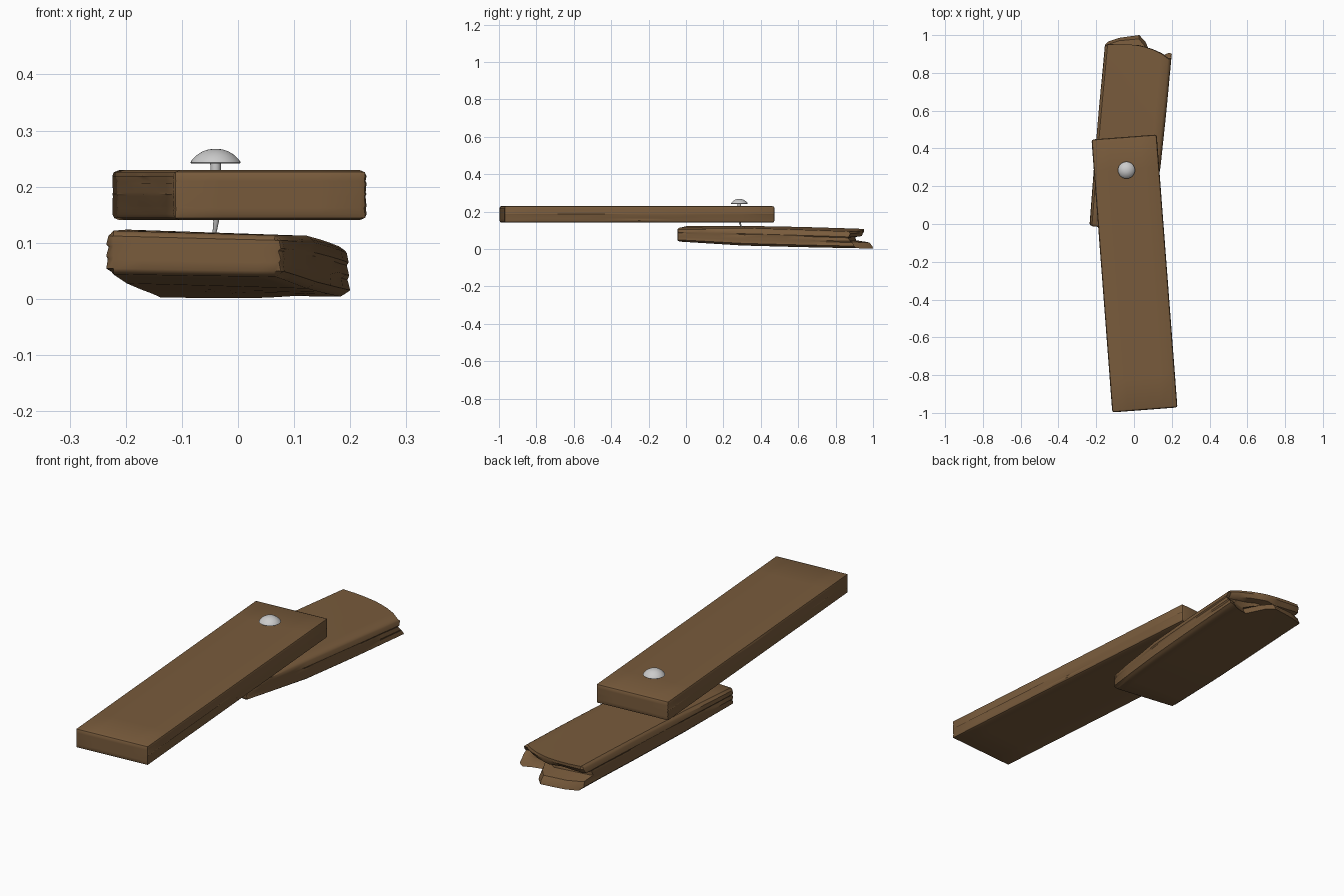
import bpy, bmesh, math, random
from mathutils import Vector, Matrix

if "Cube" in bpy.data.objects:
    bpy.data.objects.remove(bpy.data.objects["Cube"])

random.seed(4)
wood = bpy.data.materials.new("wood")
wood.diffuse_color = (0.19, 0.105, 0.045, 1)
wood.use_nodes = True
wood.node_tree.nodes["Principled BSDF"].inputs["Base Color"].default_value = wood.diffuse_color


def interp(table, y):
    for a, b in zip(table, table[1:]):
        if y <= b[0] or b is table[-1]:
            t = (y - a[0]) / (b[0] - a[0])
            return [p + (q - p) * t for p, q in zip(a, b)]


def make_plank(name, us, vs, rows, pos, groove):
    """Surface of a lattice: us across, vs through thickness, rows along."""
    nu, nv, ny = len(us) - 1, len(vs) - 1, rows
    bm = bmesh.new()
    cache = {}
    cut = {(s, k, j): random.uniform(0.3, 1) for s in (0, nu)
           for k in range(nv + 1) for j in range(ny + 1)}

    def vert(i, j, k):
        if (i, j, k) not in cache:
            p = Vector(pos(i, j, k))
            if i in (0, nu) and k not in (0, nv) and k % 2 == 0:
                p.x += (1 if i == 0 else -1) * groove * cut[i, k, j]
            cache[i, j, k] = bm.verts.new(p)
        return cache[i, j, k]

    def quad(*ids):
        bm.faces.new([vert(*q) for q in ids])

    for i in range(nu):
        for j in range(ny):
            for k in (0, nv):
                quad((i, j, k), (i + 1, j, k), (i + 1, j + 1, k), (i, j + 1, k))
        for k in range(nv):
            for j in (0, ny):
                quad((i, j, k), (i + 1, j, k), (i + 1, j, k + 1), (i, j, k + 1))
    for j in range(ny):
        for k in range(nv):
            for i in (0, nu):
                quad((i, j, k), (i, j + 1, k), (i, j + 1, k + 1), (i, j, k + 1))
    bmesh.ops.recalc_face_normals(bm, faces=bm.faces)
    return finish(name, bm, wood, 35)


def finish(name, bm, mat, angle):
    me = bpy.data.meshes.new(name)
    bm.to_mesh(me)
    bm.free()
    ob = bpy.data.objects.new(name, me)
    bpy.context.collection.objects.link(ob)
    if mat:
        me.materials.append(mat)
    bpy.ops.object.select_all(action='DESELECT')
    ob.select_set(True)
    bpy.context.view_layer.objects.active = ob
    bpy.ops.object.shade_smooth_by_angle(angle=math.radians(angle))
    return ob


def ease(idx, n, r):
    """Signed inward direction at the two extreme lattice indices."""
    return r if idx == 0 else (-r if idx == n else 0)


# Upper plank: straight, softly rounded, faint grain on the sides
U1 = [0, .035, .25, .5, .75, .965, 1]
V1 = [0, .12, .24, .28, .48, .52, .56, .74, .78, .88, 1]
Y1 = [0, .008, .12, .25, .37, .5, .63, .75, .88, .992, 1]


def upper_pos(i, j, k):
    ends = [(i, len(U1) - 1), (j, len(Y1) - 1), (k, len(V1) - 1)]
    p = [(U1[i] - .5) * .346, (Y1[j] - .5) * 1.449, .185 + (V1[k] - .5) * .089]
    d = [ease(a, n, .0035) for a, n in ends]
    if sum(1 for q in d if q) > 1:
        p = [a + b for a, b in zip(p, d)]
    return p


upper = make_plank("upper_plank", U1, V1, len(Y1) - 1, upper_pos, .002)
upper.data.transform(Matrix.Translation((.0025, -.262, 0)) @
                     Matrix.Rotation(math.radians(4.35), 4, 'Z'))

# Lower plank: tapered and tilted, with a splintered far end
U2 = [0, .04, .2, .35, .5, .6, .72, .85, .95, 1]
V2 = [0, .13, .34, .42, .62, .68, .88, 1]
Y2 = [None, None, .08, .18, .3, .42, .54, .66, .76, .82, None]
# y, left x, right x, bottom left/right z, top left/right z
SECTIONS = [(-.05, -.236, .08, .045, .04, .121, .113),
            (.0, -.235, .09, .044, .037, .122, .113),
            (.3, -.212, .14, .028, .018, .124, .112),
            (.6, -.187, .172, .017, .010, .119, .103),
            (.9, -.158, .2, .006, .004, .110, .092),
            (1.0, -.15, .205, .001, .002, .106, .088)]
# break line at the far end: one row per layer, bottom to top
BREAK = [(.955, .965, .985, .993, 1.0, .965, .88, .89, .905, .905),
         (.950, .962, .980, .990, .997, .960, .87, .88, .90, .90),
         (.940, .950, .970, .975, .980, .940, .86, .87, .89, .89),
         (.890, .895, .900, .905, .910, .890, .86, .87, .88, .88),
         (.895, .900, .895, .900, .905, .900, .88, .87, .86, .865),
         (.935, .940, .935, .930, .940, .930, .915, .89, .865, .87),
         (.947, .952, .952, .950, .947, .938, .925, .905, .88, .88),
         (.943, .950, .953, .951, .945, .936, .922, .900, .875, .873)]


def lower_pos(i, j, k):
    u, v = U2[i], V2[k]
    front = -.01 - .038 * u
    y = front if j == 0 else front + .012 if j == 1 else Y2[j]
    if j == len(Y2) - 1:
        y = BREAK[k][i]
    _, xl, xr, bl, br, tl, tr = interp(SECTIONS, y)
    x = xl + (xr - xl) * u
    b, t = bl + (br - bl) * u, tl + (tr - tl) * u
    z = b + (t - b) * v
    dx, dz = ease(i, len(U2) - 1, .008), ease(k, len(V2) - 1, .006)
    dy = .004 if j == 0 else 0
    if dx and dz:
        x, z = x + dx, z + dz
    if dy and (dx or dz):
        x, y, z = x + dx * .5, y + dy, z + dz * .6
    return x, y, z


make_plank("lower_plank", U2, V2, len(Y2) - 1, lower_pos, .005)

# Nail: domed head turned from a profile
N = 32
bm = bmesh.new()
prof = [(0, .241), (.043, .241), (.045, .243), (.042, .248), (.034, .256),
        (.023, .263), (.012, .2665), (0, .2675)]
rings = []
for r, z in prof:
    if r == 0:
        rings.append([bm.verts.new((-.04, .285, z))] * N)
    else:
        rings.append([bm.verts.new((-.04 + r * math.cos(a), .285 + r * math.sin(a), z))
                      for a in (2 * math.pi * s / N for s in range(N))])
for a, b in zip(rings, rings[1:]):
    for s in range(N):
        vs = list(dict.fromkeys([a[s], a[(s + 1) % N], b[(s + 1) % N], b[s]]))
        bm.faces.new(vs)
bmesh.ops.recalc_face_normals(bm, faces=bm.faces)
finish("nail_head", bm, None, 40)

# Nail shank: bent and narrowing below the upper plank
path = [(-.04, .285, .242, .0095), (-.04, .285, .2, .009), (-.039, .286, .16, .007),
        (-.039, .288, .138, .005), (-.042, .296, .117, .0035), (-.045, .302, .095, .001)]
bm = bmesh.new()
M = 16
prev = None
for x, y, z, r in path:
    ring = [bm.verts.new((x + r * math.cos(a), y + r * math.sin(a), z))
            for a in (2 * math.pi * s / M for s in range(M))]
    if prev:
        for s in range(M):
            bm.faces.new((prev[s], prev[(s + 1) % M], ring[(s + 1) % M], ring[s]))
    else:
        bm.faces.new(ring)
    prev = ring
bm.faces.new(prev)
bmesh.ops.recalc_face_normals(bm, faces=bm.faces)
finish("nail_shank", bm, None, 40)
